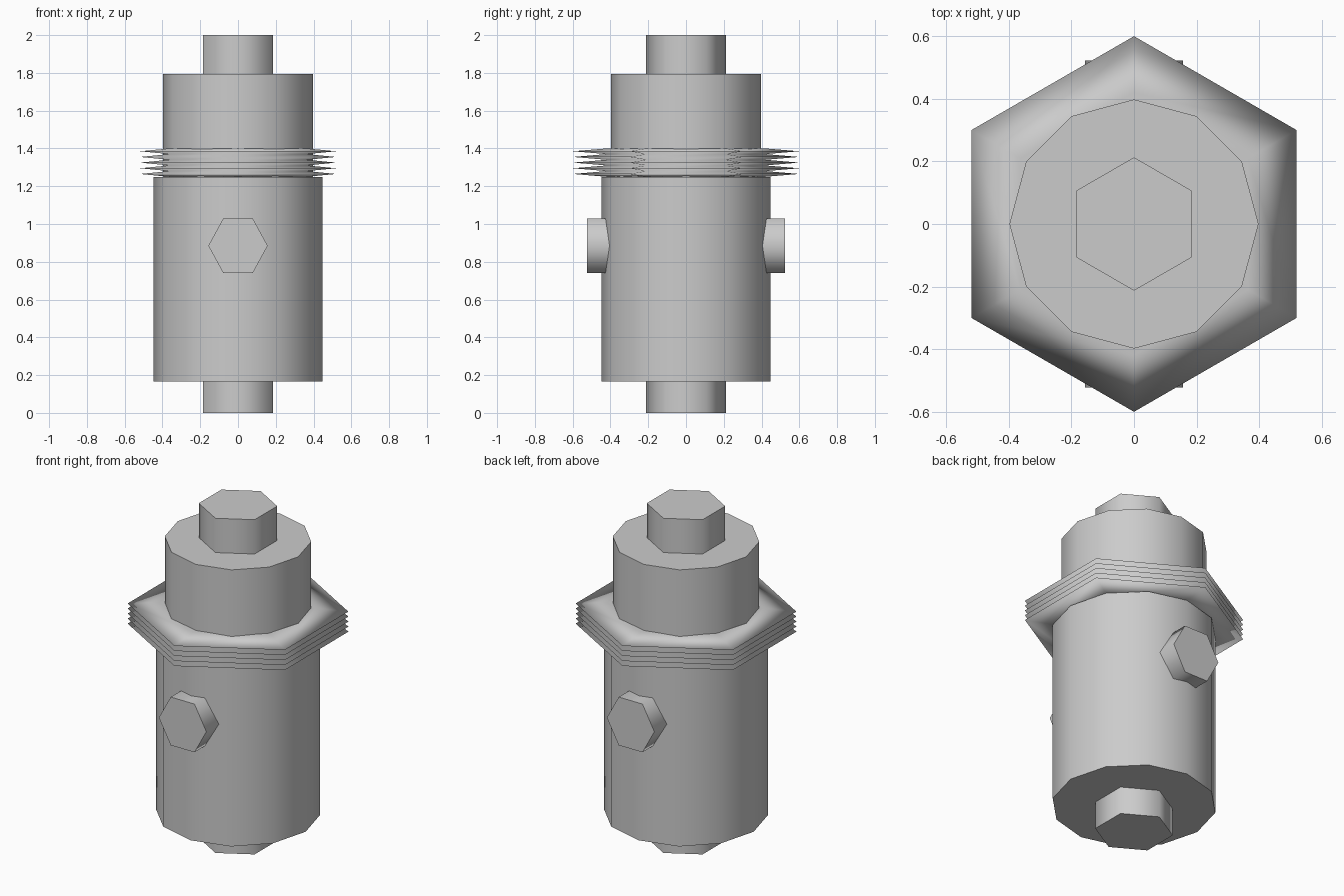
import bpy, bmesh
from math import sin, cos, pi, radians

cube = bpy.data.objects.get("Cube")
if cube:
    bpy.data.objects.remove(cube, do_unlink=True)

# Single grey material
grey = bpy.data.materials.new("plain grey")
grey.use_nodes = True
colour = (0.6, 0.6, 0.6, 1)
grey.diffuse_color = colour
grey.node_tree.nodes["Principled BSDF"].inputs["Base Color"].default_value = colour


def lathe(name, profile, sides, phase=pi / 2, sharp_angle=75):
    """Turn an (radius, height) profile into a capped many-sided solid."""
    bm = bmesh.new()
    rings = []
    for r, z in profile:
        angles = [phase + 2 * pi * i / sides for i in range(sides)]
        rings.append([bm.verts.new((r * cos(a), r * sin(a), z)) for a in angles])
    for low, high in zip(rings, rings[1:]):
        for i in range(sides):
            j = (i + 1) % sides
            bm.faces.new((low[i], low[j], high[j], high[i]))
    bm.faces.new(rings[0][::-1])
    bm.faces.new(rings[-1])
    mesh = bpy.data.meshes.new(name)
    bm.to_mesh(mesh)
    bm.free()
    mesh.materials.append(grey)
    obj = bpy.data.objects.new(name, mesh)
    bpy.context.collection.objects.link(obj)
    bpy.ops.object.select_all(action="DESELECT")
    obj.select_set(True)
    bpy.context.view_layer.objects.active = obj
    bpy.ops.object.shade_smooth_by_angle(angle=radians(sharp_angle))
    return obj


def prism(name, radius, bottom, top, sides, **options):
    return lathe(name, [(radius, bottom), (radius, top)], sides, **options)


# Main cylinders and the hexagonal shaft running through them
prism("body", 0.447, 0.165, 1.25, 12)
prism("upper_collar", 0.398, 1.25, 1.795, 12)
prism("shaft", 0.213, 0, 2, 6)

# Bellows of five sharp hexagonal fins
base, pitch, inner, outer = 1.25, 0.03, 0.42, 0.6
bellows = [(inner, base)]
for n in range(5):
    bellows += [(outer, base + (n + 0.5) * pitch), (inner, base + (n + 1) * pitch)]
lathe("bellows", bellows, 6, sharp_angle=180)

# Hexagonal bolt heads on the front and back
for name, side in (("front_bolt", 1), ("back_bolt", -1)):
    bolt = prism(name, 0.157, 0.3, 0.523, 6, phase=0)
    bolt.scale.y = 1.06
    bolt.rotation_euler.x = side * pi / 2
    bolt.location.z = 0.885
